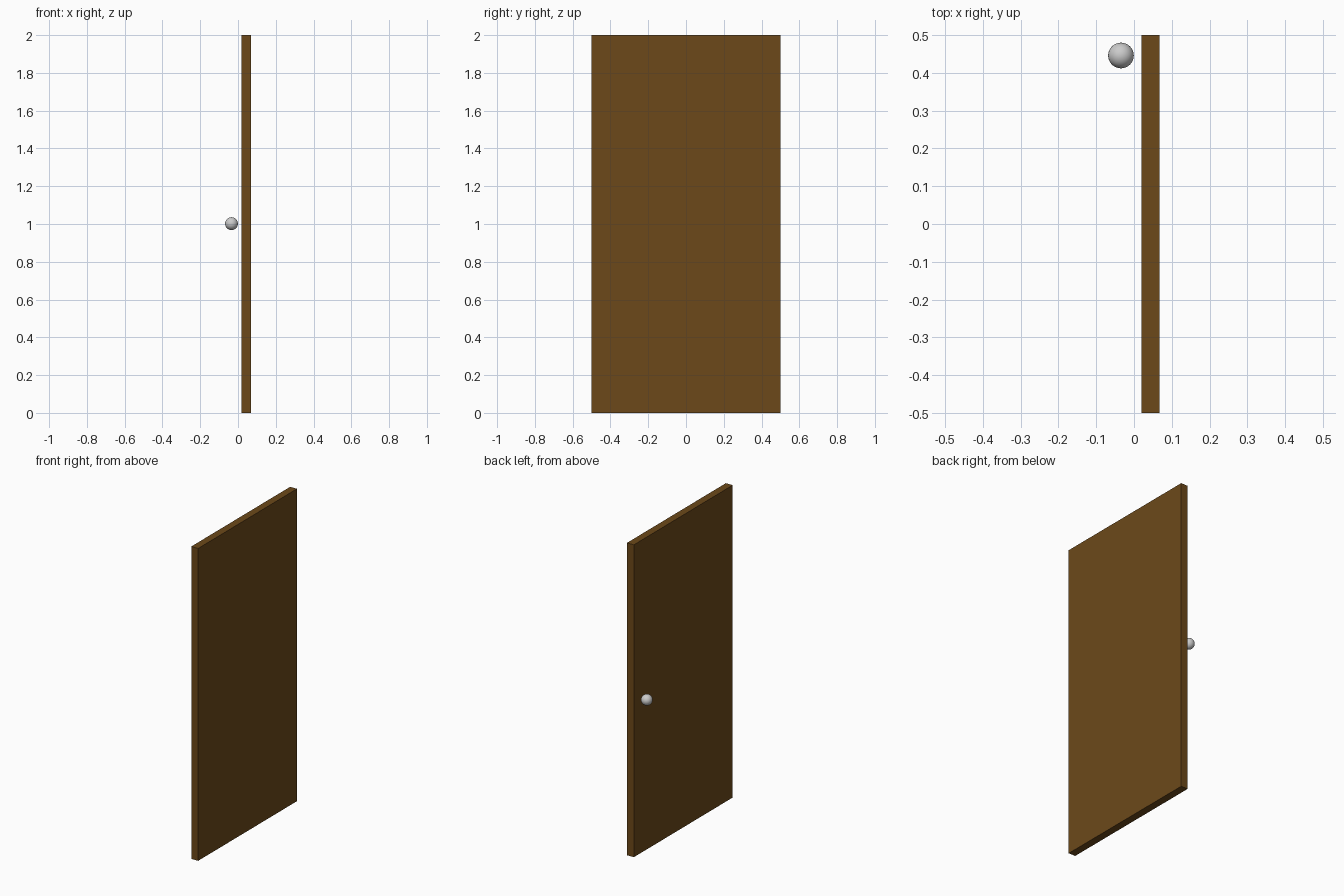
import bpy

if "Cube" in bpy.data.objects:
    bpy.data.objects.remove(bpy.data.objects["Cube"])

# Wood colour for the door panel
wood = bpy.data.materials.new("wood")
wood.diffuse_color = (0.15, 0.066, 0.01, 1)
wood.use_nodes = True
wood.node_tree.nodes["Principled BSDF"].inputs["Base Color"].default_value = wood.diffuse_color

# Door panel: plain slab, 1 wide and 2 tall
bpy.ops.mesh.primitive_cube_add(size=1, location=(0.0435, 0, 1))
door = bpy.context.object
door.name = "door_panel"
door.scale = (0.048, 1, 2)
bpy.ops.object.transform_apply(location=False, rotation=False, scale=True)
door.data.materials.append(wood)

# Round knob, standing just off the left face near the back edge
bpy.ops.mesh.primitive_uv_sphere_add(segments=32, ring_count=16, radius=0.034,
                                     location=(-0.0345, 0.446, 1.002))
knob = bpy.context.object
knob.name = "door_knob"
bpy.ops.object.shade_smooth()
